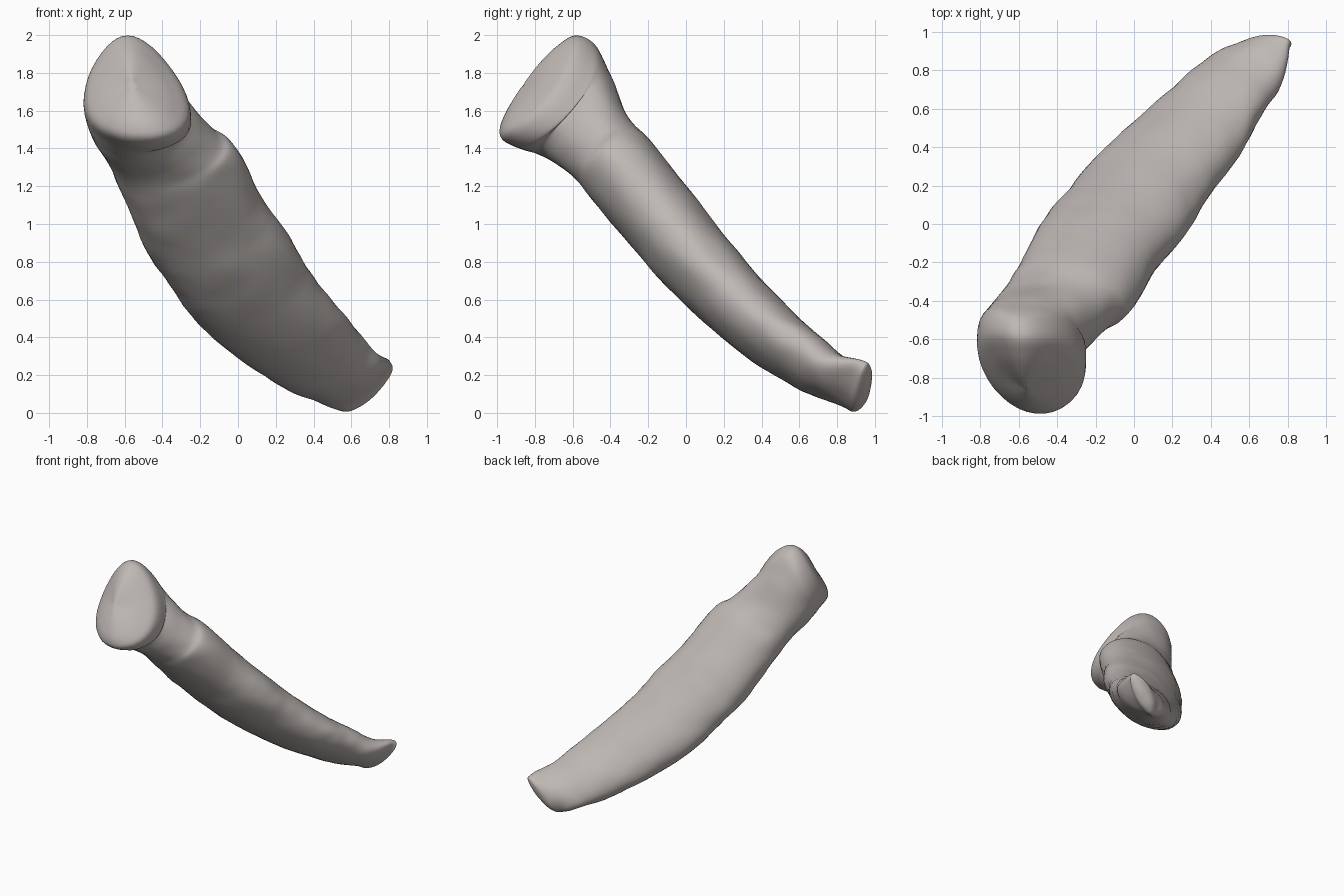
import bpy
import bmesh
from math import sin, cos, tau
from mathutils import Vector, noise

cube = bpy.data.objects.get("Cube")
if cube:
    bpy.data.objects.remove(cube, do_unlink=True)

SEGMENTS = 40
STEPS = 7
BACK = Vector((0, 1, -.2))

# Section frames: wide direction, thick direction, egg taper, bumpiness, ridge
HEAD = (Vector((.95, -.1, 0)), Vector((-.12, .57, .82)), .28, .01, .42)
NECK = (Vector((.95, -.15, .2)), Vector((-.08, .65, .75)), .06, .02, .1)
SHAFT = (Vector((.9, -.22, .38)), Vector((-.08, .77, .63)), 0, .025, 0)
TIP = (Vector((.78, -.35, .52)), Vector((-.14, .7, .7)), 0, .04, 0)
END = (Vector((.67, .05, .67)), Vector((-.25, .75, .6)), 0, .08, 0)

# Stations from head to tip: centre, half width, half thickness, frame
STATIONS = [
    ((-.56, -.865, 1.735), .02, .02, HEAD),
    ((-.555, -.86, 1.73), .12, .15, HEAD),
    ((-.55, -.835, 1.725), .21, .265, HEAD),
    ((-.545, -.775, 1.72), .28, .34, HEAD),
    ((-.54, -.665, 1.665), .285, .335, HEAD),
    ((-.515, -.565, 1.56), .275, .275, NECK),
    ((-.395, -.445, 1.4), .305, .217, NECK),
    ((-.305, -.33, 1.27), .33, .22, SHAFT),
    ((-.18, -.11, 1.0), .342, .213, SHAFT),
    ((-.045, .055, .8), .345, .205, SHAFT),
    ((.09, .24, .605), .33, .188, SHAFT),
    ((.285, .455, .405), .3, .168, SHAFT),
    ((.455, .65, .27), .25, .14, TIP),
    ((.6, .81, .175), .21, .11, TIP),
    ((.675, .915, .142), .195, .08, END),
    ((.715, .94, .13), .145, .055, END),
    ((.73, .95, .125), .03, .015, END),
]


def unpack(station):
    centre, wide, thick, (side, up, *shape) = station
    return [Vector(centre), side * wide, up * thick, Vector(shape)]


def spline(p, q, r, s, t):
    """Smooth curve through q and r."""
    return (q * 2 + (r - p) * t + (p * 2 - q * 5 + r * 4 - s) * t * t
            + (q * 3 - p - r * 3 + s) * t ** 3) / 2


def section_points(centre, side, up, shape):
    egg, bump, ridge = shape
    points = []
    for i in range(SEGMENTS):
        angle = tau * i / SEGMENTS
        c, s = cos(angle), sin(angle)
        out = side * c * (1 - egg * s) + up * s
        out += BACK * ridge * side.length * c * c
        lump = noise.noise((centre + out) * 5) + noise.noise((centre + out) * 11)
        points.append(centre + out * (1 + bump * lump))
    return points


# Bone surface: interpolate the stations and bridge the rings
keys = [unpack(s) for s in STATIONS]
keys = [keys[0]] + keys + [keys[-1]]
bm = bmesh.new()
rings = []
for k in range(1, len(keys) - 2):
    last = k == len(keys) - 3
    for step in range(STEPS + last):
        parts = [spline(*four, step / STEPS) for four in zip(*keys[k - 1:k + 3])]
        rings.append([bm.verts.new(p) for p in section_points(*parts)])
for low, high in zip(rings, rings[1:]):
    for i in range(SEGMENTS):
        j = (i + 1) % SEGMENTS
        bm.faces.new((low[i], low[j], high[j], high[i]))
bm.faces.new(rings[0])
bm.faces.new(rings[-1])
bmesh.ops.smooth_vert(bm, verts=bm.verts, factor=.5,
                      use_axis_x=True, use_axis_y=True, use_axis_z=True)
bmesh.ops.recalc_face_normals(bm, faces=bm.faces)

mesh = bpy.data.meshes.new("curved_bone")
bm.to_mesh(mesh)
bm.free()
bone = bpy.data.objects.new("curved_bone", mesh)
bpy.context.collection.objects.link(bone)
for face in mesh.polygons:
    face.use_smooth = True

# Bone colour
colour = (.52, .48, .46, 1)
material = bpy.data.materials.new("warm_grey_bone")
material.use_nodes = True
material.diffuse_color = colour
shader = next(n for n in material.node_tree.nodes if n.type == "BSDF_PRINCIPLED")
shader.inputs["Base Color"].default_value = colour
shader.inputs["Roughness"].default_value = .7
mesh.materials.append(material)
